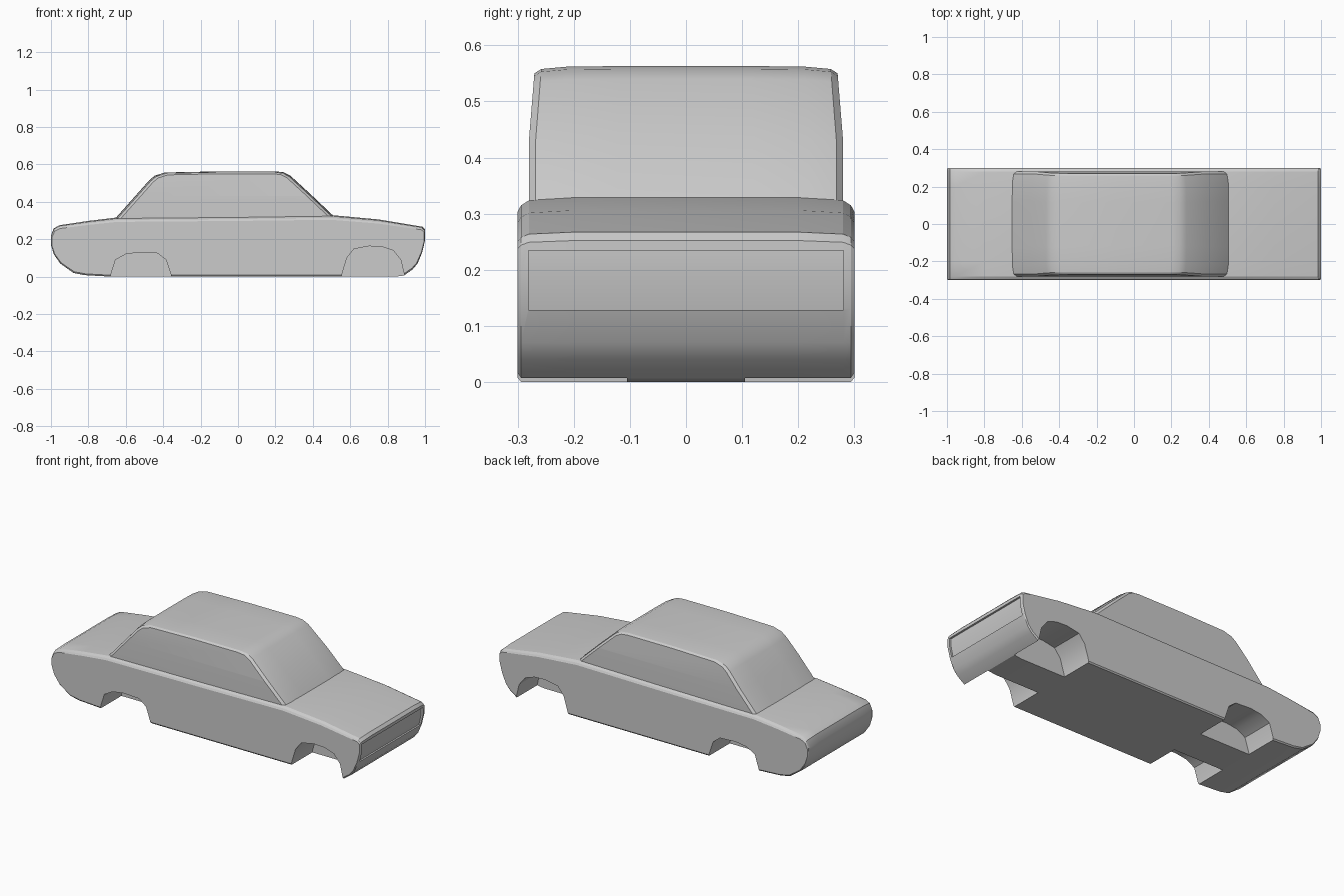
import bpy, bmesh, math

cube = bpy.data.objects.get("Cube")
if cube:
    bpy.data.objects.remove(cube, do_unlink=True)

paint = bpy.data.materials.new("light_grey_paint")
paint.use_nodes = True
GREY = (0.6, 0.6, 0.6, 1)
paint.diffuse_color = GREY
paint.node_tree.nodes["Principled BSDF"].inputs["Base Color"].default_value = GREY


def finish(name, bm):
    bmesh.ops.recalc_face_normals(bm, faces=bm.faces)
    mesh = bpy.data.meshes.new(name)
    bm.to_mesh(mesh)
    bm.free()
    mesh.materials.append(paint)
    obj = bpy.data.objects.new(name, mesh)
    bpy.context.collection.objects.link(obj)
    return obj


def loft(rings):
    """Skin a list of equal-length rings and cap both ends."""
    bm = bmesh.new()
    loops = [[bm.verts.new(p) for p in ring] for ring in rings]
    for a, b in zip(loops, loops[1:]):
        for i in range(len(a)):
            j = (i + 1) % len(a)
            bm.faces.new((a[i], a[j], b[j], b[i]))
    bm.faces.new(loops[0])
    bm.faces.new(loops[-1])
    return bm


def prism(name, profile, y0, y1):
    return finish(name, loft([[(x, y, z) for x, z in profile] for y in (y0, y1)]))


def activate(obj):
    bpy.ops.object.select_all(action="DESELECT")
    obj.select_set(True)
    bpy.context.view_layer.objects.active = obj


def cut(obj, cutter):
    mod = obj.modifiers.new("cut", "BOOLEAN")
    mod.operation = "DIFFERENCE"
    mod.solver = "EXACT"
    mod.object = cutter
    activate(obj)
    bpy.ops.object.modifier_apply(modifier=mod.name)
    bpy.data.objects.remove(cutter, do_unlink=True)


def smooth(obj, degrees):
    activate(obj)
    bpy.ops.object.shade_smooth_by_angle(angle=math.radians(degrees))


# Lower body: side profile lofted across the width with a soft shoulder
body_profile = [
    (-1, 0.17), (-1, 0.22), (-0.985, 0.258), (-0.955, 0.275), (-0.8, 0.298),
    (-0.65, 0.316), (0, 0.322), (0.5, 0.329), (0.75, 0.306), (0.985, 0.267),
    (1, 0.252), (1, 0.195), (0.985, 0.13), (0.96, 0.07), (0.935, 0.04),
    (0.888, 0.006), (0.84, 0), (-0.68, 0), (-0.82, 0.008), (-0.88, 0.02),
    (-0.95, 0.07), (-0.985, 0.12)]


def body_ring(y, end, low, high):
    mid = 0.15
    return [(x * (1 - end), y, mid + (z - mid) * (1 - (high if z > mid else low)))
            for x, z in body_profile]


half = [(0.3, 0.005, 0.05, 0.14), (0.294, 0.001, 0, 0.08),
        (0.28, 0, 0, 0.03), (0.2, 0, 0, 0)]
rings = [body_ring(-y, *k) for y, *k in half]
rings += [body_ring(y, *k) for y, *k in reversed(half)]
body = finish("lower_body", loft(rings))

# Wheel wells: faceted arches cut in from each side
rear_arch = [(-0.685, -0.05), (-0.68, 0.01), (-0.655, 0.09), (-0.6, 0.12),
             (-0.53, 0.13), (-0.43, 0.125), (-0.385, 0.09), (-0.358, 0.01),
             (-0.352, -0.05)]
front_arch = [(0.55, -0.05), (0.555, 0.01), (0.582, 0.1), (0.62, 0.148),
              (0.7, 0.163), (0.77, 0.16), (0.83, 0.14), (0.87, 0.09),
              (0.889, 0.01), (0.889, -0.05)]
for arch in (rear_arch, front_arch):
    for side in (-1, 1):
        cut(body, prism("arch_cutter", arch, side * 0.105, side * 0.4))

# Shallow grille recess across the nose
grille = [(0.974, 0.128), (0.988, 0.19), (0.989, 0.234), (1.05, 0.234), (1.05, 0.128)]
cut(body, prism("grille_cutter", grille, -0.281, 0.281))
smooth(body, 22)

# Cabin: roof profile lofted across, leaning inwards above the waist
cabin_profile = [
    (-0.665, 0.3), (-0.65, 0.318), (-0.475, 0.515), (-0.445, 0.54), (-0.39, 0.557),
    (-0.1, 0.563), (0.2, 0.563), (0.245, 0.558), (0.28, 0.54), (0.39, 0.439),
    (0.505, 0.33), (0.525, 0.3)]


def cabin_ring(y, k):
    cx, cz = -0.075, 0.3
    return [(cx + (x - cx) * (1 - k), y, cz + (z - cz) * (1 - k))
            for x, z in cabin_profile]


half = [(0.28, 0.05), (0.268, 0.02), (0.22, 0.004), (0.12, 0)]
rings = [cabin_ring(-y, k) for y, k in half]
rings += [cabin_ring(y, k) for y, k in reversed(half)]
bm = loft(rings)
bmesh.ops.bisect_plane(bm, geom=bm.verts[:] + bm.edges[:] + bm.faces[:],
                       plane_co=(0, 0, 0.43), plane_no=(0, 0, 1))
for v in bm.verts:
    v.co.y *= 1 - 0.035 * max(0, (v.co.z - 0.43) / 0.12)
cabin = finish("cabin", bm)
smooth(cabin, 25)
